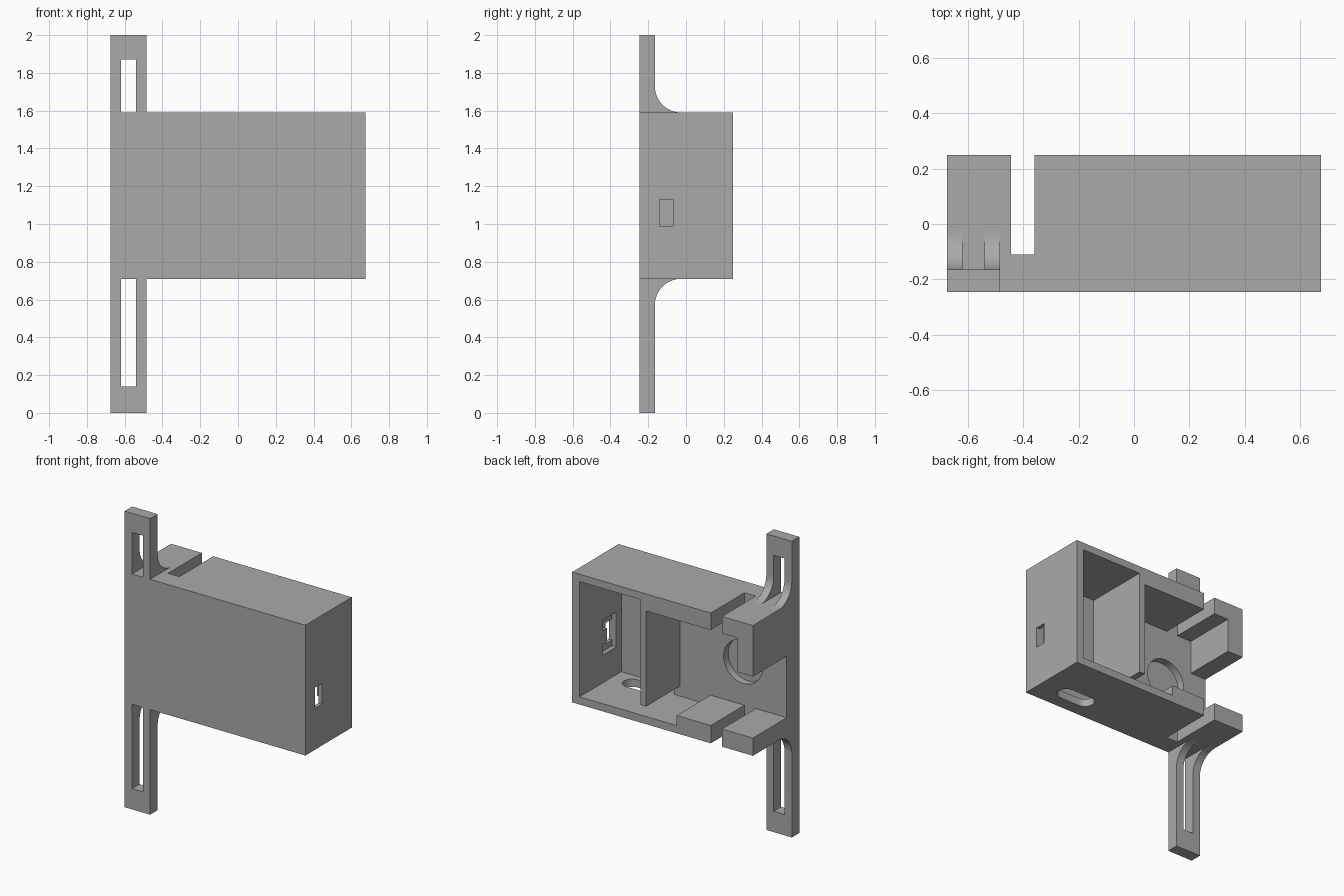
import bpy, bmesh, math
from mathutils import Vector

cube = bpy.data.objects.get("Cube")
if cube:
    bpy.data.objects.remove(cube, do_unlink=True)

grey = bpy.data.materials.new("plain_grey")
grey.use_nodes = True
grey.diffuse_color = (0.4, 0.4, 0.4, 1)
grey.node_tree.nodes["Principled BSDF"].inputs["Base Color"].default_value = (0.4, 0.4, 0.4, 1)


def prism(name, axis, points, lo, hi):
    """Extrude a closed 2D outline along an axis; the other two axes keep x, y, z order."""
    def place(p, d):
        c = list(p)
        c.insert("xyz".index(axis), d)
        return Vector(c)
    bm = bmesh.new()
    face = bm.faces.new([bm.verts.new(place(p, lo)) for p in points])
    ext = bmesh.ops.extrude_face_region(bm, geom=[face])
    verts = [g for g in ext["geom"] if isinstance(g, bmesh.types.BMVert)]
    bmesh.ops.translate(bm, verts=verts, vec=place((0, 0), hi - lo))
    bmesh.ops.recalc_face_normals(bm, faces=bm.faces[:])
    mesh = bpy.data.meshes.new(name)
    bm.to_mesh(mesh)
    bm.free()
    mesh.materials.append(grey)
    obj = bpy.data.objects.new(name, mesh)
    bpy.context.collection.objects.link(obj)
    return obj


def box(name, x, y, z):
    return prism(name, "z", [(x[0], y[0]), (x[1], y[0]), (x[1], y[1]), (x[0], y[1])], *z)


def arc(cx, cy, r, start, end, steps):
    angles = [math.radians(start + (end - start) * i / steps) for i in range(steps + 1)]
    return [(cx + r * math.cos(a), cy + r * math.sin(a)) for a in angles]


def cut(obj, cutters):
    """Subtract each cutter, bake the result and discard the cutters."""
    for c in cutters:
        c.hide_render = True
        mod = obj.modifiers.new("cut", "BOOLEAN")
        mod.operation = "DIFFERENCE"
        mod.solver = "EXACT"
        mod.object = c
    deps = bpy.context.evaluated_depsgraph_get()
    baked = bpy.data.meshes.new_from_object(obj.evaluated_get(deps))
    obj.modifiers.clear()
    obj.data = baked
    for c in cutters:
        bpy.data.objects.remove(c, do_unlink=True)


def finish(obj):
    bpy.ops.object.select_all(action="DESELECT")
    obj.select_set(True)
    bpy.context.view_layer.objects.active = obj
    bpy.ops.object.shade_smooth_by_angle(angle=math.radians(30))


LEFT, RIGHT = -0.675, 0.675
FRONT, BACK = -0.245, 0.25
BOTTOM, TOP = 0.71, 1.59
FLOOR = -0.11      # back surface of the thick front block
OUT = 0.5          # how far cutters reach past the back

# Housing with its open rooms
housing = box("housing", (LEFT, RIGHT), (FRONT, BACK), (BOTTOM, TOP))
deep_room = box("deep_room", (0.165, 0.62), (-0.195, OUT), (0.762, 1.54))
# Main room outline: gap under the divider, thick ledges, hanging tab and open side
main_room = prism("main_room", "y", [
    (0.175, 0.762), (0.175, 0.83), (0.122, 0.83), (0.122, 1.475),
    (-0.555, 1.475), (-0.555, 1.245), (-0.8, 1.245), (-0.8, 0.83),
    (-0.105, 0.83), (-0.105, 0.762)], FLOOR, OUT)
cable_slot = box("cable_slot", (-0.445, -0.36), (FLOOR, OUT), (0.5, 1.8))
round_recess = prism("round_recess", "y", arc(-0.35, 1.12, 0.146, 0, 352.5, 47), FLOOR - 0.05, 0)
oval_hole = prism("oval_hole", "z",
                  arc(0.47, -0.095, 0.06, -90, 90, 16) + arc(0.32, -0.095, 0.06, 90, 270, 16),
                  0.6, 0.8)
# Bracket-shaped pocket and through hole in the side wall
wall_pocket = prism("wall_pocket", "x", [
    (-0.14, 0.95), (0, 0.95), (0, 1.02), (-0.04, 1.02),
    (-0.04, 1.115), (0, 1.115), (0, 1.185), (-0.14, 1.185)], 0.59, 0.65)
wall_hole = box("wall_hole", (0.6, 0.75), (-0.14, -0.07), (0.99, 1.13))
cut(housing, [deep_room, main_room, cable_slot, round_recess, oval_hole, wall_pocket, wall_hole])
finish(housing)

# Slotted mounting arms with a curved root, above and below the housing
for name, root, tip, slot_end in (("upper_arm", TOP, 2.0, 1.87), ("lower_arm", BOTTOM, 0.0, 0.14)):
    s = 1 if tip > root else -1
    fillet = [(y, root + s * h) for y, h in arc(-0.025, 0.14, 0.14, 180, 270, 16)]
    arm = prism(name, "x", [(FRONT, root), (FRONT, tip), (-0.165, tip)] + fillet, LEFT, -0.485)
    slot = box("arm_slot", (-0.62, -0.54), (-0.4, 0.1), sorted((root - s * 0.1, slot_end)))
    cut(arm, [slot])
    finish(arm)
